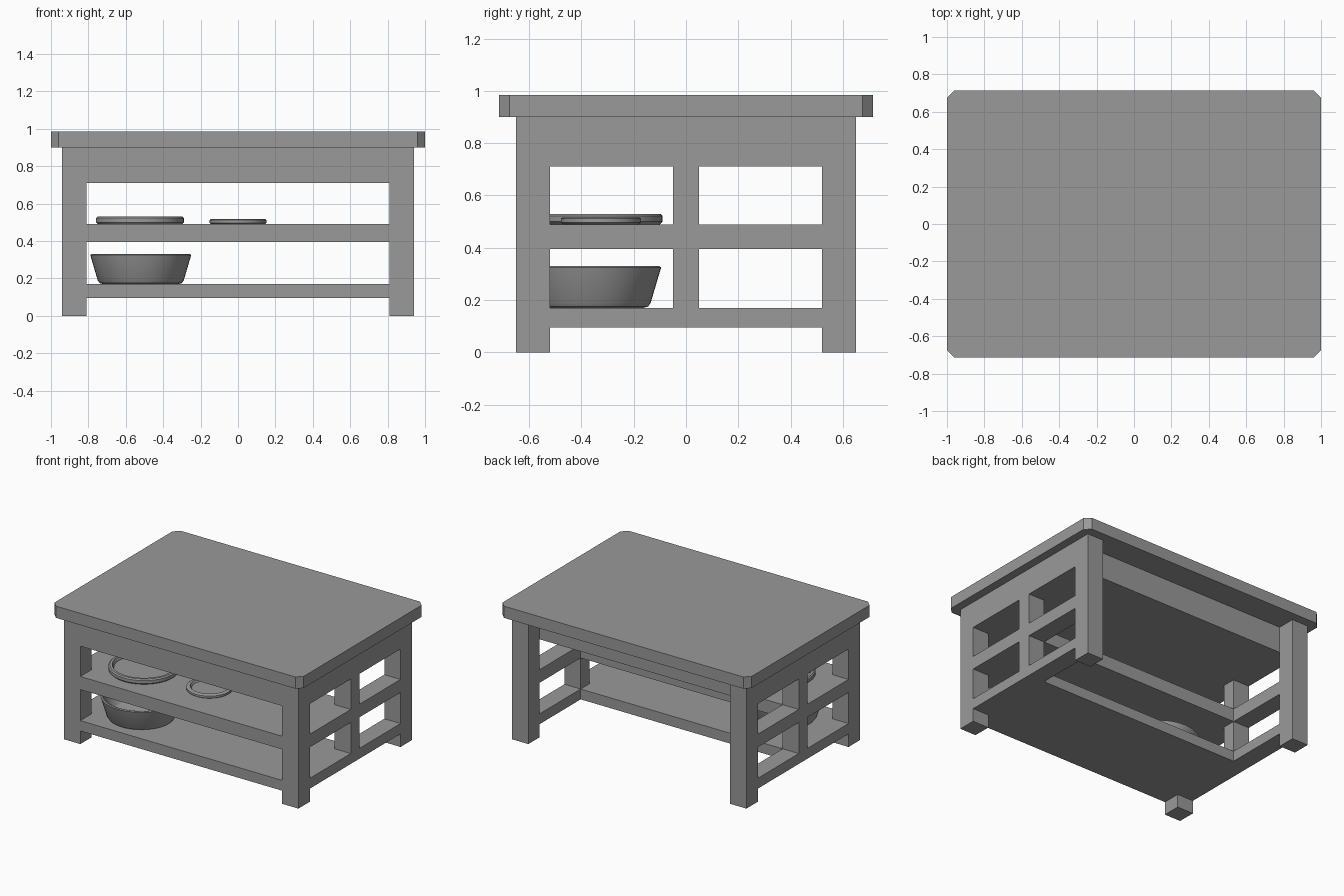
import bpy, bmesh, math
from mathutils import Vector

scene = bpy.context.scene
if "Cube" in bpy.data.objects:
    bpy.data.objects.remove(bpy.data.objects["Cube"], do_unlink=True)

# Single grey material
GREY = (0.32, 0.32, 0.32, 1)
grey = bpy.data.materials.new("grey")
grey.use_nodes = True
grey.diffuse_color = GREY
grey.node_tree.nodes["Principled BSDF"].inputs["Base Color"].default_value = GREY


def make_object(name, bm):
    bmesh.ops.recalc_face_normals(bm, faces=bm.faces)
    mesh = bpy.data.meshes.new(name)
    bm.to_mesh(mesh)
    bm.free()
    mesh.materials.append(grey)
    obj = bpy.data.objects.new(name, mesh)
    scene.collection.objects.link(obj)
    return obj


def box_mesh(xs, ys, zs):
    bm = bmesh.new()
    bmesh.ops.create_cube(bm, size=1)
    for v in bm.verts:
        v.co = Vector(span[0] if c < 0 else span[1] for c, span in zip(v.co, (xs, ys, zs)))
    return bm


def lathe(name, center, profile, steps=48):
    """Turn a radius/height profile around a vertical axis."""
    bm = bmesh.new()
    verts = [bm.verts.new((r, 0, z)) for r, z in profile]
    edges = [bm.edges.new(pair) for pair in zip(verts, verts[1:])]
    bmesh.ops.spin(bm, geom=verts + edges, cent=(0, 0, 0), axis=(0, 0, 1),
                   angle=math.tau, steps=steps)
    bmesh.ops.remove_doubles(bm, verts=bm.verts, dist=0.0005)
    obj = make_object(name, bm)
    obj.location = center
    bpy.ops.object.select_all(action="DESELECT")
    obj.select_set(True)
    bpy.context.view_layer.objects.active = obj
    bpy.ops.object.shade_smooth_by_angle(angle=math.radians(40))
    return obj


# Table top with clipped corners
bm = box_mesh((-1, 1), (-0.715, 0.715), (0.9, 0.985))
corners = [e for e in bm.edges if abs(e.verts[0].co.z - e.verts[1].co.z) > 0.01]
bmesh.ops.bevel(bm, geom=corners, offset=0.04, segments=1, affect="EDGES")
make_object("table_top", bm)

# Frame: one solid block, with the openings cut out
W, D, OUT = 0.94, 0.65, 1.2
IN_X, IN_Y, POST = 0.81, 0.52, 0.05
FLOOR = (-0.1, 0.095)
BAYS = [(0.17, 0.395), (0.49, 0.71)]
inner, through = (-IN_X, IN_X), (-OUT, OUT)

cuts = [(inner, through, FLOOR), (through, (-IN_Y, IN_Y), FLOOR)]
for bay in BAYS:
    cuts.append((inner, through, bay))                # front openings
    cuts.append((through, (POST, IN_Y), bay))         # side windows
    cuts.append((through, (-IN_Y, -POST), bay))
cuts.append((inner, (POST, OUT), (-0.1, BAYS[1][1])))  # knee space behind shelves
cuts.append((inner, (IN_Y, OUT), (-0.1, OUT)))         # set-back rear apron

frame = make_object("frame", box_mesh((-W, W), (-D, D), (0, 0.9)))
cutters = []
for cut in cuts:
    cutter = make_object("opening_cutter", box_mesh(*cut))
    cutter.hide_render = True
    cutters.append(cutter)
    mod = frame.modifiers.new("opening", "BOOLEAN")
    mod.operation = "DIFFERENCE"
    mod.solver = "EXACT"
    mod.object = cutter
bpy.context.view_layer.update()
cut_mesh = bpy.data.meshes.new_from_object(
    frame.evaluated_get(bpy.context.evaluated_depsgraph_get()))
frame.modifiers.clear()
frame.data = cut_mesh
for cutter in cutters:
    bpy.data.objects.remove(cutter, do_unlink=True)

# Deep bowl on the lower shelf
lathe("bowl", (-0.52, -0.365, 0.17),
      [(0, 0), (0.2, 0), (0.22, 0.005), (0.23, 0.02), (0.267, 0.145), (0.27, 0.155),
       (0.262, 0.16), (0.25, 0.155), (0.21, 0.025), (0.195, 0.015), (0, 0.015)])


# Shallow rimmed plates on the upper shelf
def plate(name, x, radius, height):
    r, h = radius, height
    lathe(name, (x, -0.325, 0.49),
          [(0, 0), (r - 0.01, 0), (r, h * 0.25), (r, h * 0.8), (r - 0.008, h),
           (r - 0.025, h), (r - 0.035, h * 0.4), (0, h * 0.4)])


plate("large_plate", -0.525, 0.235, 0.04)
plate("small_plate", 0, 0.153, 0.027)
